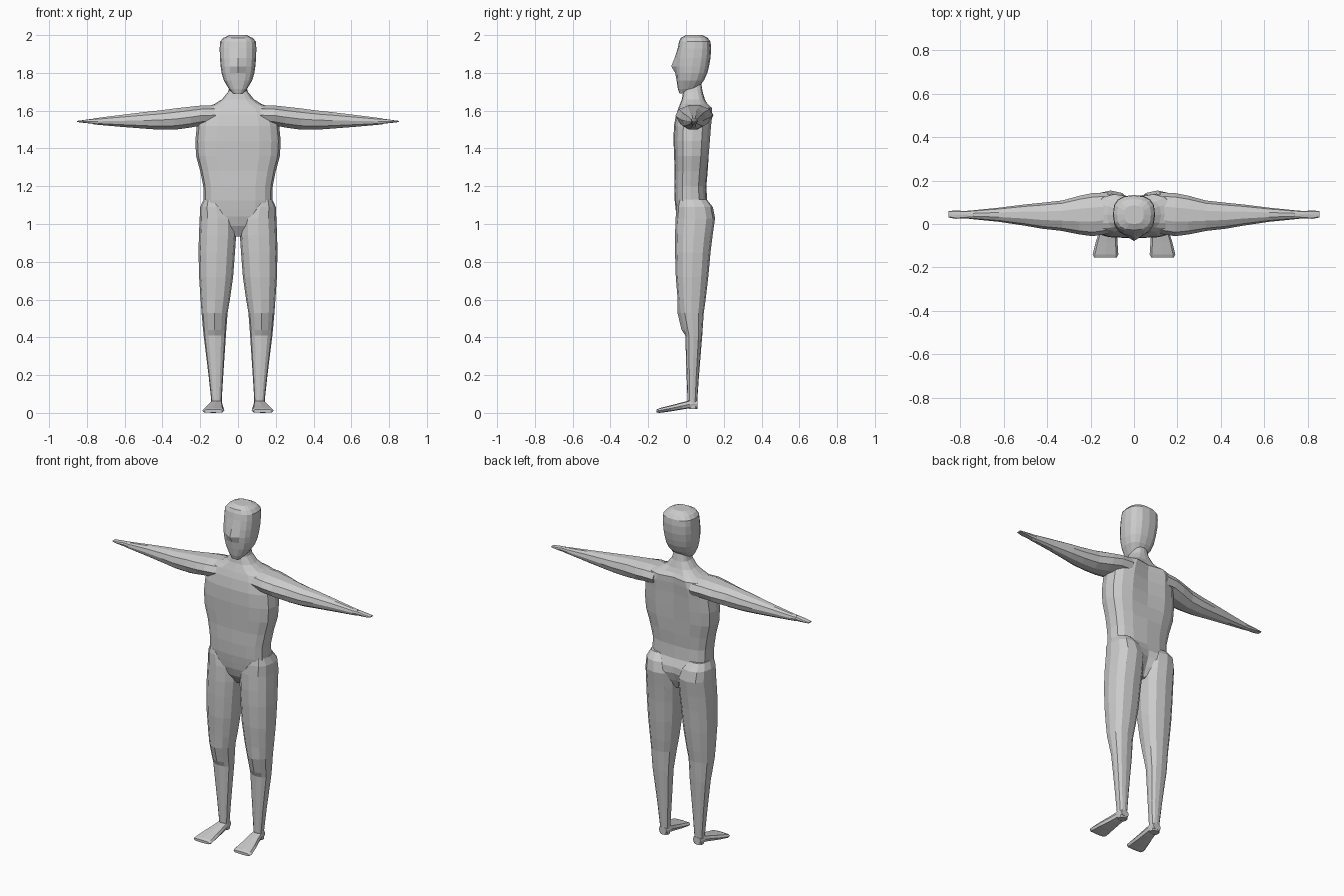
import bpy, bmesh, math

skin = bpy.data.materials.new("light_grey")
skin.diffuse_color = (0.6, 0.6, 0.6, 1)


def power(v, e):
    return math.copysign(abs(v) ** e, v)


def loft(name, axis, rings, sides=12, square=2.4, mirror=False):
    """Skin rounded sections: (position, a_min, a_max, b_min, b_max, back groove, front ridge)."""
    bm = bmesh.new()
    loops = []
    for t, a0, a1, b0, b1, *extra in rings:
        groove, ridge = (extra + [0, 0])[:2]
        loop = []
        for i in range(sides):
            ang = 2 * math.pi * i / sides
            ca, sa = math.cos(ang), math.sin(ang)
            a = (a0 + a1) / 2 + (a1 - a0) / 2 * power(ca, 2 / square)
            b = (b0 + b1) / 2 + (b1 - b0) / 2 * power(sa, 2 / square)
            if abs(ca) < 0.01:
                b -= groove if sa > 0 else ridge
            co = {"x": (t, a, b), "y": (a, t, b), "z": (a, b, t)}[axis]
            loop.append(bm.verts.new(co))
        loops.append(loop)
    for lo, hi in zip(loops, loops[1:]):
        for i in range(sides):
            j = (i + 1) % sides
            bm.faces.new((lo[i], lo[j], hi[j], hi[i]))
    bm.faces.new(loops[0])
    bm.faces.new(loops[-1])
    bmesh.ops.recalc_face_normals(bm, faces=bm.faces)
    mesh = bpy.data.meshes.new(name)
    bm.to_mesh(mesh)
    bm.free()
    mesh.materials.append(skin)
    ob = bpy.data.objects.new(name, mesh)
    bpy.context.collection.objects.link(ob)
    if mirror:
        ob.modifiers.new("Mirror", "MIRROR").use_mirror_merge = False
    return ob


def centred(rows):
    return [(z, -w, w, *rest) for z, w, *rest in rows]


# Torso from crotch to neck, with a spine groove
loft("torso", "z", centred([
    (0.935, 0.025, 0.00, 0.08),
    (0.99, 0.08, -0.035, 0.12, 0.02),
    (1.04, 0.145, -0.05, 0.145, 0.025),
    (1.08, 0.185, -0.055, 0.14, 0.015),
    (1.125, 0.182, -0.06, 0.112),
    (1.20, 0.184, -0.062, 0.108),
    (1.28, 0.200, -0.06, 0.115),
    (1.36, 0.222, -0.063, 0.125, 0.01),
    (1.44, 0.226, -0.066, 0.132, 0.015),
    (1.52, 0.218, -0.064, 0.138, 0.02),
    (1.58, 0.205, -0.052, 0.145, 0.025),
    (1.615, 0.18, -0.04, 0.142, 0.02),
    (1.635, 0.125, -0.032, 0.118, 0.01),
    (1.66, 0.085, -0.022, 0.10),
    (1.70, 0.052, -0.015, 0.088),
    (1.76, 0.036, -0.01, 0.078)]), sides=16, square=2.8)

# Head with nose ridge
loft("head", "z", centred([
    (1.69, 0.025, -0.035, 0.01),
    (1.715, 0.048, -0.043, 0.06),
    (1.76, 0.075, -0.05, 0.095),
    (1.80, 0.087, -0.053, 0.113, 0, 0.004),
    (1.835, 0.092, -0.056, 0.122, 0, 0.022),
    (1.88, 0.096, -0.052, 0.130, 0, 0.008),
    (1.93, 0.097, -0.044, 0.133),
    (1.965, 0.095, -0.037, 0.130),
    (1.985, 0.078, -0.028, 0.115),
    (2.0, 0.045, 0.00, 0.085)]), sides=16, square=2.6)

# Legs from hip to ankle, knee bulging forward
loft("leg", "z", [
    (0.02, 0.086, 0.140, 0.015, 0.060),
    (0.07, 0.086, 0.142, 0.008, 0.060),
    (0.20, 0.078, 0.156, 0.003, 0.069),
    (0.41, 0.064, 0.182, -0.004, 0.086),
    (0.44, 0.062, 0.185, -0.012, 0.088, 0, 0.012),
    (0.53, 0.055, 0.193, -0.035, 0.094, 0, 0.010),
    (0.60, 0.043, 0.198, -0.044, 0.104),
    (0.72, 0.026, 0.206, -0.054, 0.118),
    (0.85, 0.016, 0.209, -0.058, 0.130),
    (0.94, 0.010, 0.207, -0.058, 0.141),
    (1.03, 0.012, 0.203, -0.055, 0.154),
    (1.09, 0.035, 0.200, -0.050, 0.142),
    (1.13, 0.070, 0.182, -0.040, 0.110)], mirror=True)

# Feet, flattening and widening to the toes
loft("foot", "y", [
    (0.06, 0.088, 0.138, 0.028, 0.065),
    (0.02, 0.082, 0.145, 0.025, 0.066),
    (-0.02, 0.080, 0.155, 0.018, 0.056),
    (-0.08, 0.076, 0.175, 0.008, 0.040),
    (-0.14, 0.072, 0.190, 0.000, 0.025),
    (-0.155, 0.080, 0.183, 0.002, 0.018)], sides=8, square=3.5, mirror=True)

# Arms from shoulder to wrist
loft("arm", "x", [
    (0.12, -0.045, 0.145, 1.52, 1.632),
    (0.19, -0.056, 0.142, 1.52, 1.630),
    (0.25, -0.048, 0.130, 1.508, 1.624),
    (0.33, -0.032, 0.108, 1.497, 1.615),
    (0.42, -0.022, 0.098, 1.497, 1.603),
    (0.50, -0.008, 0.090, 1.503, 1.594),
    (0.62, 0.010, 0.075, 1.513, 1.579),
    (0.74, 0.022, 0.063, 1.524, 1.563),
    (0.765, 0.025, 0.061, 1.527, 1.560)], sides=10, square=2.1, mirror=True)

# Flat mitten hands
loft("hand", "x", [
    (0.74, 0.024, 0.061, 1.526, 1.560),
    (0.78, 0.026, 0.060, 1.532, 1.556),
    (0.82, 0.024, 0.062, 1.536, 1.550),
    (0.853, 0.030, 0.060, 1.540, 1.546)], sides=8, square=3, mirror=True)
